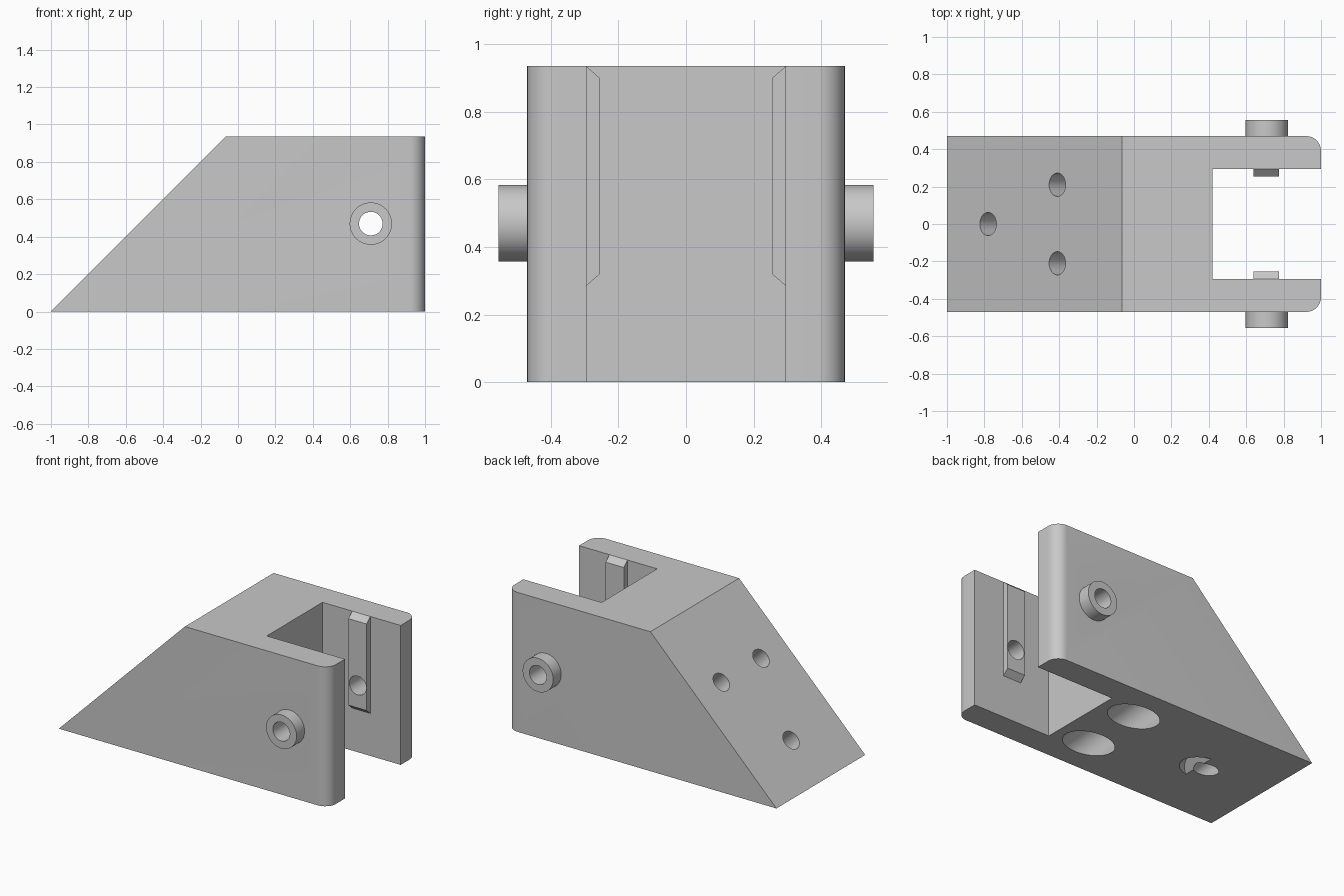
import bpy, bmesh, math
from mathutils import Vector

old = bpy.data.objects.get("Cube")
if old:
    bpy.data.objects.remove(old, do_unlink=True)

HEIGHT, HALF_WIDTH, SLOT = 0.935, 0.47, 0.295
PIVOT_X, PIVOT_Z = 0.71, 0.47

grey = bpy.data.materials.new("plain grey")
grey.use_nodes = True
grey.diffuse_color = (0.58, 0.58, 0.58, 1)
grey.node_tree.nodes["Principled BSDF"].inputs["Base Color"].default_value = grey.diffuse_color


def finish(bm, name):
    bmesh.ops.recalc_face_normals(bm, faces=bm.faces[:])
    mesh = bpy.data.meshes.new(name)
    bm.to_mesh(mesh)
    bm.free()
    mesh.materials.append(grey)
    obj = bpy.data.objects.new(name, mesh)
    bpy.context.collection.objects.link(obj)
    return obj


def extrude(points, direction):
    """Solid made by sweeping a closed polygon along a vector."""
    bm = bmesh.new()
    face = bm.faces.new([bm.verts.new(p) for p in points])
    swept = bmesh.ops.extrude_face_region(bm, geom=[face])["geom"]
    verts = [v for v in swept if isinstance(v, bmesh.types.BMVert)]
    bmesh.ops.translate(bm, verts=verts, vec=direction)
    return bm


def cylinder(name, start, end, radius):
    start, end = Vector(start), Vector(end)
    axis = end - start
    bm = bmesh.new()
    bmesh.ops.create_cone(bm, cap_ends=True, segments=64, radius1=radius,
                          radius2=radius, depth=axis.length)
    bmesh.ops.transform(bm, matrix=axis.to_track_quat('Z', 'Y').to_matrix().to_4x4(), verts=bm.verts[:])
    bmesh.ops.translate(bm, verts=bm.verts[:], vec=(start + end) / 2)
    return finish(bm, name)


def combine(target, tool, operation):
    mod = target.modifiers.new(tool.name, 'BOOLEAN')
    mod.operation, mod.solver, mod.object = operation, 'EXACT', tool
    bpy.context.view_layer.objects.active = target
    bpy.ops.object.modifier_apply(modifier=mod.name)
    bpy.data.objects.remove(tool, do_unlink=True)


# Wedge body with rounded outer corners at the fork end
profile = [(-1, 0), (1, 0), (1, HEIGHT), (HEIGHT - 1, HEIGHT)]
bm = extrude([(x, -HALF_WIDTH, z) for x, z in profile], (0, 2 * HALF_WIDTH, 0))
corners = [e for e in bm.edges
           if all(v.co.x > 0.99 for v in e.verts)
           and abs(e.verts[0].co.z - e.verts[1].co.z) > 0.5]
bmesh.ops.bevel(bm, geom=corners, offset=0.08, segments=12, profile=0.5, affect='EDGES')
body = finish(bm, "fork_bracket")

# Open slot between the two fork arms
slot = [(0.42, -SLOT), (1.2, -SLOT), (1.2, SLOT), (0.42, SLOT)]
combine(body, finish(extrude([(x, y, -0.2) for x, y in slot], (0, 0, 1.5)), "slot_cutter"), 'DIFFERENCE')

# Outer pivot bosses and chamfered inner guide ribs
rib = [(SLOT, HEIGHT), (0.255, 0.9), (0.255, 0.32), (SLOT, 0.285), (0.35, 0.32), (0.35, 0.9)]
for side in (-1, 1):
    combine(body, cylinder("pivot_boss", (PIVOT_X, side * 0.4, PIVOT_Z),
                           (PIVOT_X, side * 0.555, PIVOT_Z), 0.113), 'UNION')
    combine(body, finish(extrude([(0.64, side * y, z) for y, z in rib], (0.135, 0, 0)), "guide_rib"), 'UNION')

# Pivot hole through both arms
combine(body, cylinder("pivot_hole", (PIVOT_X, -1, PIVOT_Z), (PIVOT_X, 1, PIVOT_Z), 0.063), 'DIFFERENCE')

# Screw holes square to the slope, with wide counterbores from below
inward = Vector((1, 0, -1)).normalized()
for x, y in [(-0.41, 0.21), (-0.41, -0.21), (-0.78, 0)]:
    top = Vector((x, y, x + 1))
    combine(body, cylinder("screw_hole", top - inward * 0.2, top + inward * 1.2, 0.062), 'DIFFERENCE')
    combine(body, cylinder("counterbore", top + inward * 0.35, top + inward * 1.2, 0.125), 'DIFFERENCE')

bpy.ops.object.select_all(action='DESELECT')
body.select_set(True)
bpy.context.view_layer.objects.active = body
bpy.ops.object.shade_smooth_by_angle(angle=math.radians(30))
